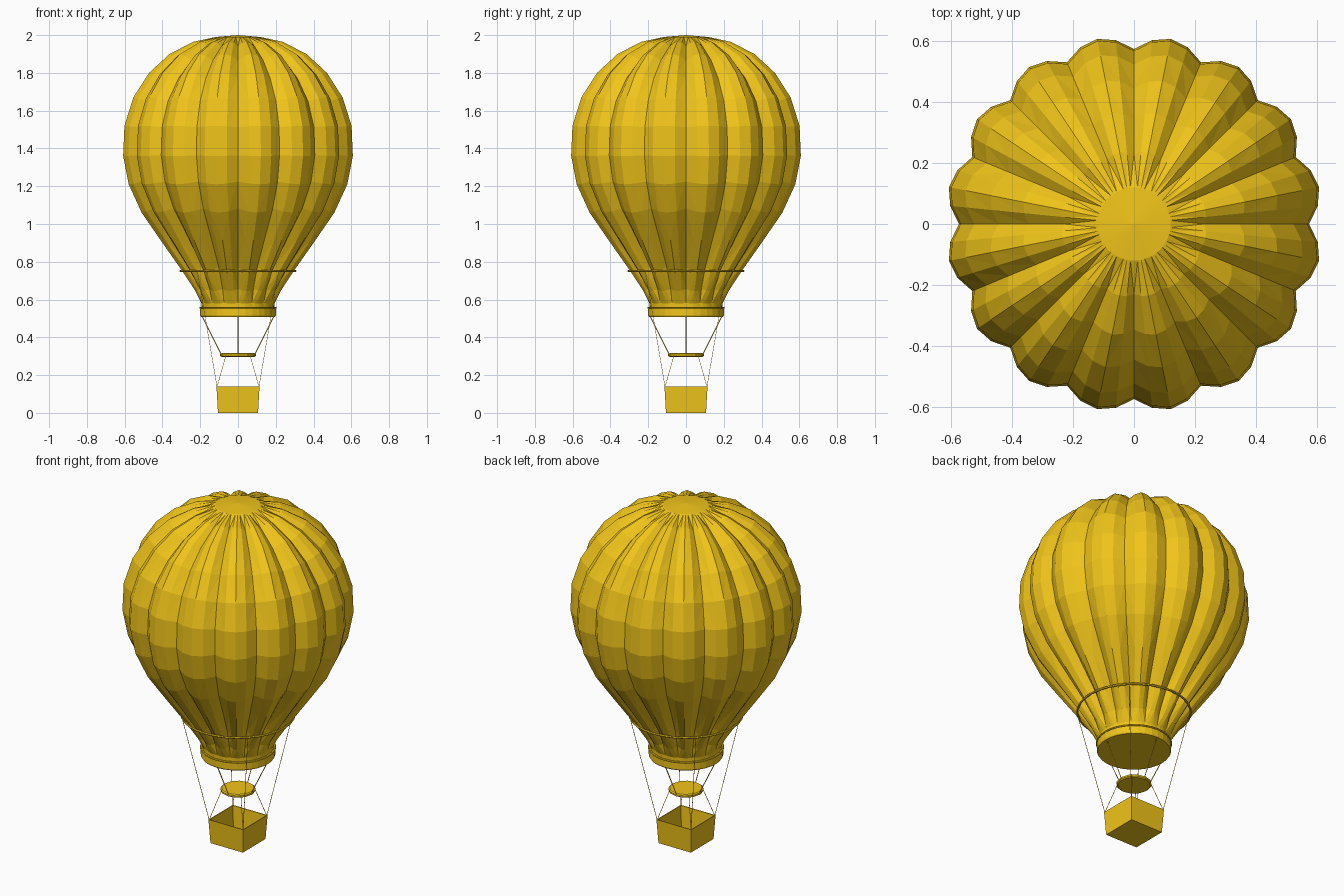
import bpy, bmesh
from math import sin, cos, pi, radians
from mathutils import Vector

if "Cube" in bpy.data.objects:
    bpy.data.objects.remove(bpy.data.objects["Cube"])

gold = bpy.data.materials.new("gold")
gold.diffuse_color = (0.88, 0.56, 0.01, 1)
gold.use_nodes = True
gold.node_tree.nodes["Principled BSDF"].inputs["Base Color"].default_value = gold.diffuse_color


def finish(name, bm):
    bmesh.ops.recalc_face_normals(bm, faces=bm.faces)
    mesh = bpy.data.meshes.new(name)
    bm.to_mesh(mesh)
    bm.free()
    mesh.materials.append(gold)
    obj = bpy.data.objects.new(name, mesh)
    bpy.context.collection.objects.link(obj)
    return obj


def bridge(bm, lower, upper):
    n = len(lower)
    for i in range(n):
        j = (i + 1) % n
        bm.faces.new((lower[i], lower[j], upper[j], upper[i]))


def lathe(name, profile, sides, closed=False):
    # spins (radius, height) points; open profiles get flat end caps
    bm = bmesh.new()
    rings = [[bm.verts.new((r * cos(2 * pi * i / sides), r * sin(2 * pi * i / sides), z))
              for i in range(sides)] for r, z in profile]
    for a, b in zip(rings, rings[1:]):
        bridge(bm, a, b)
    if closed:
        bridge(bm, rings[-1], rings[0])
    else:
        bm.faces.new(rings[0])
        bm.faces.new(rings[-1])
    return finish(name, bm)


def hoop(name, radius, z, thick):
    section = [(radius + thick * cos(a * pi / 3), z + thick * sin(a * pi / 3)) for a in range(6)]
    return lathe(name, section, 32, closed=True)


def ropes(name, pairs, radius):
    bm = bmesh.new()
    for start, end in pairs:
        a, b = Vector(start), Vector(end)
        turn = (b - a).to_track_quat('Z', 'Y')
        ends = [[bm.verts.new(p + turn @ Vector((radius * cos(k * pi / 2), radius * sin(k * pi / 2), 0)))
                 for k in range(4)] for p in (a, b)]
        bridge(bm, *ends)
        bm.faces.new(ends[0])
        bm.faces.new(ends[1])
    return finish(name, bm)


def around(radius, z, first):
    return [(radius * cos(radians(first + 90 * k)), radius * sin(radians(first + 90 * k)), z)
            for k in range(4)]


# Envelope: 16 puffed gores; each row is ridge radius, height, seam depth
GORES, STEPS = 16, 4
rows = [(0.19, 0.51, 0), (0.195, 0.58, 0.003), (0.23, 0.645, 0.02), (0.30, 0.75, 0.04),
        (0.415, 0.91, 0.045), (0.52, 1.06, 0.045), (0.59, 1.21, 0.045), (0.62, 1.36, 0.045),
        (0.613, 1.52, 0.045), (0.565, 1.67, 0.045), (0.48, 1.80, 0.045), (0.37, 1.90, 0.04),
        (0.24, 1.965, 0.027), (0.12, 1.99, 0)]
bm = bmesh.new()
rings = []
for k, (r, z, depth) in enumerate(rows):
    before, after = rows[max(k - 1, 0)], rows[min(k + 1, len(rows) - 1)]
    inward = Vector((before[1] - after[1], after[0] - before[0])).normalized()
    ring = []
    for i in range(GORES * STEPS):
        ang = 2 * pi * i / (GORES * STEPS)
        d = depth * (1 - sin(pi * (i % STEPS) / STEPS))
        rr, zz = r + inward.x * d, z + inward.y * d
        ring.append(bm.verts.new((rr * cos(ang), rr * sin(ang), zz)))
    rings.append(ring)
for a, b in zip(rings, rings[1:]):
    bridge(bm, a, b)
bm.faces.new(rings[0])
crown = bm.verts.new((0, 0, 2.0))
for i, v in enumerate(rings[-1]):
    bm.faces.new((v, rings[-1][(i + 1) % len(rings[-1])], crown))
bmesh.ops.triangulate(bm, faces=[f for f in bm.faces if len(f.verts) == 4])
finish("envelope", bm)

# Mouth band and hoops
lathe("mouth_band", [(0.196, 0.508), (0.2, 0.515), (0.2, 0.55), (0.196, 0.56)], 32)
hoop("mouth_hoop", 0.2, 0.557, 0.005)
hoop("load_hoop", 0.304, 0.752, 0.006)

# Burner plate under the mouth
lathe("burner_plate", [(0.088, 0.297), (0.095, 0.302), (0.095, 0.311), (0.088, 0.316)], 12)

# Open basket, slightly flared, with thin walls
bm = bmesh.new()
loops = []
for half, z in ((0.106, 0), (0.114, 0.14), (0.109, 0.14), (0.101, 0.008)):
    loops.append([bm.verts.new((x * half, y * half, z))
                  for x, y in ((-1, -1), (1, -1), (1, 1), (-1, 1))])
for a, b in zip(loops, loops[1:]):
    bridge(bm, a, b)
bm.faces.new(loops[0])
bm.faces.new(loops[-1])
finish("basket", bm)

# Ropes
corners = around(0.157, 0.138, 45)
ropes("basket_ropes", zip(around(0.304, 0.75, 45), corners), 0.0015)
ropes("burner_ropes", zip(around(0.19, 0.512, 0), around(0.088, 0.308, 0)), 0.0025)
ropes("plate_ropes", zip(around(0.09, 0.305, 45), corners), 0.0015)
